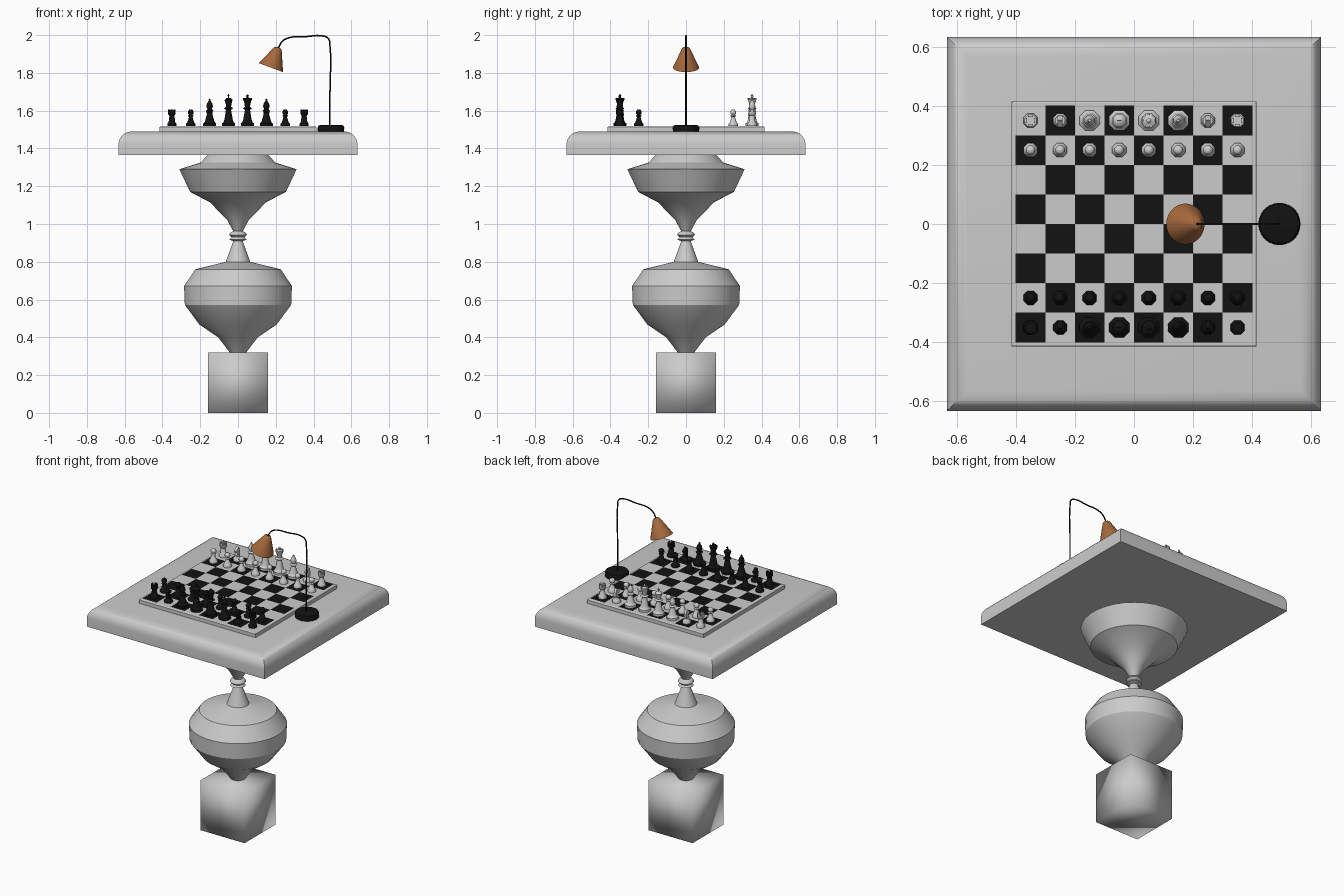
import bpy, bmesh, math
from mathutils import Matrix, Vector

if "Cube" in bpy.data.objects:
    bpy.data.objects.remove(bpy.data.objects["Cube"])


def material(name, rgb):
    m = bpy.data.materials.new(name)
    m.diffuse_color = (*rgb, 1)
    m.use_nodes = True
    m.node_tree.nodes["Principled BSDF"].inputs["Base Color"].default_value = m.diffuse_color
    return m


BLACK = material("black", (0.006, 0.006, 0.006))
COPPER = material("copper", (0.38, 0.14, 0.045))


def finish(name, bm, mat=None, angle=30, loc=(0, 0, 0), rot=0):
    bmesh.ops.recalc_face_normals(bm, faces=bm.faces)
    me = bpy.data.meshes.new(name)
    bm.to_mesh(me)
    bm.free()
    ob = bpy.data.objects.new(name, me)
    bpy.context.collection.objects.link(ob)
    ob.location = loc
    ob.rotation_euler.z = rot
    if mat:
        me.materials.append(mat)
    bpy.ops.object.select_all(action='DESELECT')
    ob.select_set(True)
    bpy.context.view_layer.objects.active = ob
    if angle:
        bpy.ops.object.shade_smooth_by_angle(angle=math.radians(angle))
    return ob


def lathe(bm, profile, n):
    """Revolve (radius, height) points about z; radius 0 makes a pole."""
    rings = []
    for r, z in profile:
        if r == 0:
            rings.append([bm.verts.new((0, 0, z))] * n)
        else:
            rings.append([bm.verts.new((r * math.cos(2 * math.pi * (k + .5) / n),
                                        r * math.sin(2 * math.pi * (k + .5) / n), z)) for k in range(n)])
    for a, b in zip(rings, rings[1:]):
        for k in range(n):
            j = (k + 1) % n
            bm.faces.new(list(dict.fromkeys((a[k], a[j], b[j], b[k]))))
    return rings


def box(bm, size, centre, turn=0):
    m = Matrix.Rotation(turn, 4, 'Z') @ Matrix.Translation(centre) @ Matrix.Diagonal((*size, 1))
    return bmesh.ops.create_cube(bm, size=1, matrix=m)["verts"]


# Pedestal block and turned column
bm = bmesh.new()
box(bm, (.315, .315, .32), (0, 0, .16))
finish("pedestal_block", bm, angle=180)

bm = bmesh.new()
lathe(bm, [(0, .315), (.04, .315), (.105, .4), (.205, .467), (.283, .572), (.287, .672), (.227, .76),
           (.065, .8), (.025, .91), (.045, .917), (.035, .93), (.048, .942), (.04, .955), (.025, .962),
           (.06, 1.025), (.15, 1.115), (.255, 1.17), (.312, 1.29), (.2, 1.325), (.155, 1.37), (0, 1.37)], 32)
finish("turned_column", bm, angle=20)

# Table top with rounded upper edges
bm = bmesh.new()
box(bm, (1.266, 1.266, .125), (0, 0, 1.4275))
top = [e for e in bm.edges if all(v.co.z > 1.45 for v in e.verts)]
bmesh.ops.bevel(bm, geom=top, offset=.07, segments=6, profile=.5, affect='EDGES')
finish("table_top", bm, angle=50)

# Board frame and checkered squares
bm = bmesh.new()
box(bm, (.83, .83, .024), (0, 0, 1.501))
face = max(bm.faces, key=lambda f: f.calc_center_median().z)
bmesh.ops.inset_region(bm, faces=[face], thickness=.009)
bmesh.ops.translate(bm, verts=face.verts, vec=(0, 0, .004))
finish("board_frame", bm, angle=0)

bm = bmesh.new()
bmesh.ops.create_grid(bm, x_segments=8, y_segments=8, size=.4, matrix=Matrix.Translation((0, 0, 1.519)))
for f in bm.faces:
    c = f.calc_center_median()
    f.material_index = (math.floor(c.x * 10 + .01) + math.floor(c.y * 10 + .01)) % 2 == 0
squares = finish("board_squares", bm, angle=0)
squares.data.materials.append(None)
squares.data.materials.append(BLACK)

# Chess piece profiles
SMALL = [(0, 0), (.026, 0), (.026, .012), (.019, .02)]
LARGE = [(0, 0), (.037, 0), (.037, .014), (.029, .02), (.025, .03)]
PROFILES = {
    "pawn": SMALL + [(.01, .048), (.017, .053), (.01, .058), (.017, .067), (.017, .077), (.009, .086), (0, .087)],
    "rook": SMALL + [(.014, .055), (.022, .062), (.022, .076), (0, .076)],
    "knight": SMALL + [(.015, .03), (.018, .035), (0, .037)],
    "bishop": LARGE + [(.013, .072), (.023, .08), (.012, .088), (.019, .103), (.015, .12), (.005, .133),
                       (.006, .14), (0, .145)],
    "queen": LARGE + [(.014, .085), (.026, .093), (.015, .101), (.017, .12), (.025, .141), (.014, .143),
                      (.006, .152), (.008, .16), (0, .168)],
    "king": LARGE + [(.014, .085), (.026, .093), (.015, .101), (.016, .115), (.023, .137), (.013, .147), (0, .149)],
}
HORSE = [(-.016, .034), (.014, .034), (.006, .052), (.021, .056), (.022, .066), (.004, .08),
         (-.002, .087), (-.012, .076), (-.018, .056)]


def piece(kind, x, y, mat):
    bm = bmesh.new()
    lathe(bm, PROFILES[kind], 8)
    if kind == "rook":
        for k in range(4):
            box(bm, (.009, .017, .014), (.0155, 0, .081), k * math.pi / 2)
    elif kind == "queen":
        for k in range(8):
            box(bm, (.005, .009, .01), (.021, 0, .143), k * math.pi / 4)
    elif kind == "king":
        box(bm, (.005, .005, .023), (0, 0, .157))
        box(bm, (.015, .005, .005), (0, 0, .16))
    elif kind == "knight":
        f = bm.faces.new([bm.verts.new((-.008, a, b)) for a, b in HORSE])
        ext = bmesh.ops.extrude_face_region(bm, geom=[f], use_keep_orig=True)["geom"]
        bmesh.ops.translate(bm, vec=(.016, 0, 0), verts=[g for g in ext if isinstance(g, bmesh.types.BMVert)])
    side = "black" if mat else "white"
    finish(f"{side}_{kind}", bm, mat, 50, (x, y, 1.519), 0 if y < 0 else math.pi)


ROW = ["rook", "knight", "bishop", "king", "queen", "bishop", "knight", "rook"]
for s, mat in ((-1, BLACK), (1, None)):
    for i, kind in enumerate(ROW):
        piece(kind, -.35 + .1 * i, .35 * s, mat)
        piece("pawn", -.35 + .1 * i, .25 * s, mat)

# Lamp: foot, bent stem, tilted shade
bm = bmesh.new()
lathe(bm, [(0, 1.489), (.07, 1.489), (.071, 1.51), (.066, 1.521), (.055, 1.525), (0, 1.525)], 32)
finish("lamp_foot", bm, BLACK, 40, (.492, 0, 0))

cu = bpy.data.curves.new("lamp_stem", 'CURVE')
cu.dimensions = '3D'
cu.bevel_depth = .004
cu.bevel_resolution = 2
cu.resolution_u = 6
cu.use_fill_caps = True
path = [(.487, 1.515), (.487, 1.7), (.487, 1.94), (.478, 1.982), (.445, 1.996), (.36, 1.992),
        (.27, 1.986), (.236, 1.968), (.212, 1.93)]
sp = cu.splines.new('BEZIER')
sp.bezier_points.add(len(path) - 1)
for p, (x, z) in zip(sp.bezier_points, path):
    p.co = (x, 0, z)
    p.handle_left_type = p.handle_right_type = 'AUTO'
cu.materials.append(BLACK)
bpy.context.collection.objects.link(bpy.data.objects.new("lamp_stem", cu))

bm = bmesh.new()
lathe(bm, [(.069, 0), (.021, .108), (.014, .113), (0, .114)], 32)
shade = finish("lamp_shade", bm, COPPER, 40, (.174, 0, 1.828))
shade.rotation_euler = Vector((.04, 0, .108)).to_track_quat('Z', 'Y').to_euler()
